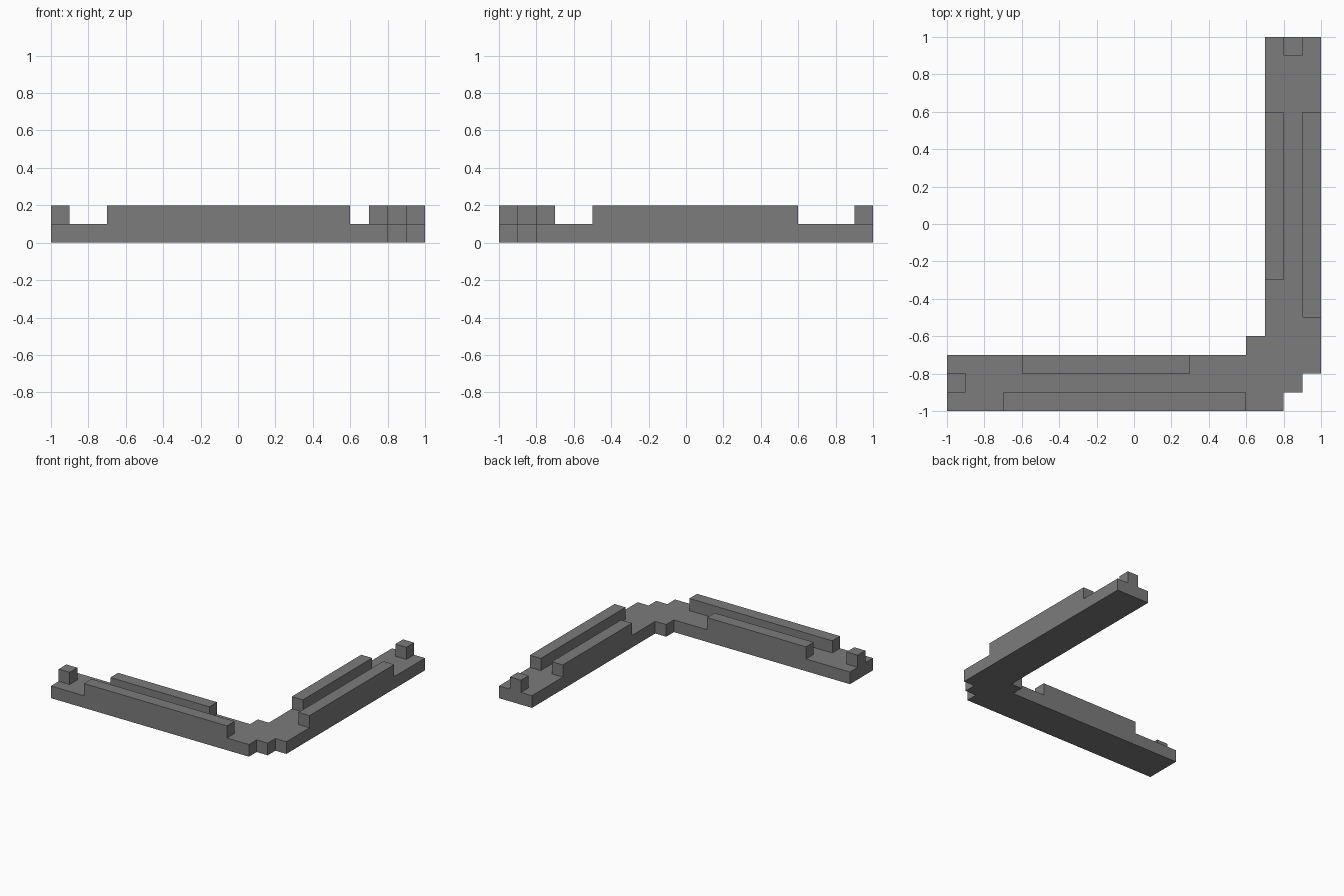
import bpy
import bmesh

old = bpy.data.objects.get("Cube")
if old:
    bpy.data.objects.remove(old, do_unlink=True)

GREY = (0.2, 0.2, 0.2, 1)
stone = bpy.data.materials.new("stone grey")
stone.use_nodes = True
stone.diffuse_color = GREY
stone.node_tree.nodes["Principled BSDF"].inputs["Base Color"].default_value = GREY

LAYER = 0.1  # height of one step


def slab(name, outline, bottom):
    """Extrude a flat outline upward by one step."""
    bm = bmesh.new()
    face = bm.faces.new([bm.verts.new((x, y, bottom)) for x, y in outline])
    top = bmesh.ops.extrude_face_region(bm, geom=[face])["geom"]
    bmesh.ops.translate(bm, vec=(0, 0, LAYER),
                        verts=[v for v in top if isinstance(v, bmesh.types.BMVert)])
    bmesh.ops.recalc_face_normals(bm, faces=bm.faces)
    mesh = bpy.data.meshes.new(name)
    bm.to_mesh(mesh)
    bm.free()
    mesh.materials.append(stone)
    obj = bpy.data.objects.new(name, mesh)
    bpy.context.collection.objects.link(obj)
    return obj


def block(name, x0, x1, y0, y1):
    """Rectangular block standing on the base."""
    return slab(name, [(x0, y0), (x1, y0), (x1, y1), (x0, y1)], LAYER)


# L-shaped base with a stepped corner
slab("corner_base", [(-1, -1), (0.8, -1), (0.8, -0.9), (0.9, -0.9), (0.9, -0.8), (1, -0.8),
                     (1, 1), (0.7, 1), (0.7, -0.6), (0.6, -0.6), (0.6, -0.7), (-1, -0.7)], 0)

# Front arm: two rails and an end post
block("front_outer_rail", -0.7, 0.6, -1, -0.9)
block("front_inner_rail", -0.6, 0.3, -0.8, -0.7)
block("front_end_post", -1, -0.9, -0.9, -0.8)

# Left arm: two rails and an end post
block("left_outer_rail", 0.9, 1, -0.5, 0.6)
block("left_inner_rail", 0.7, 0.8, -0.3, 0.6)
block("left_end_post", 0.8, 0.9, 0.9, 1)
